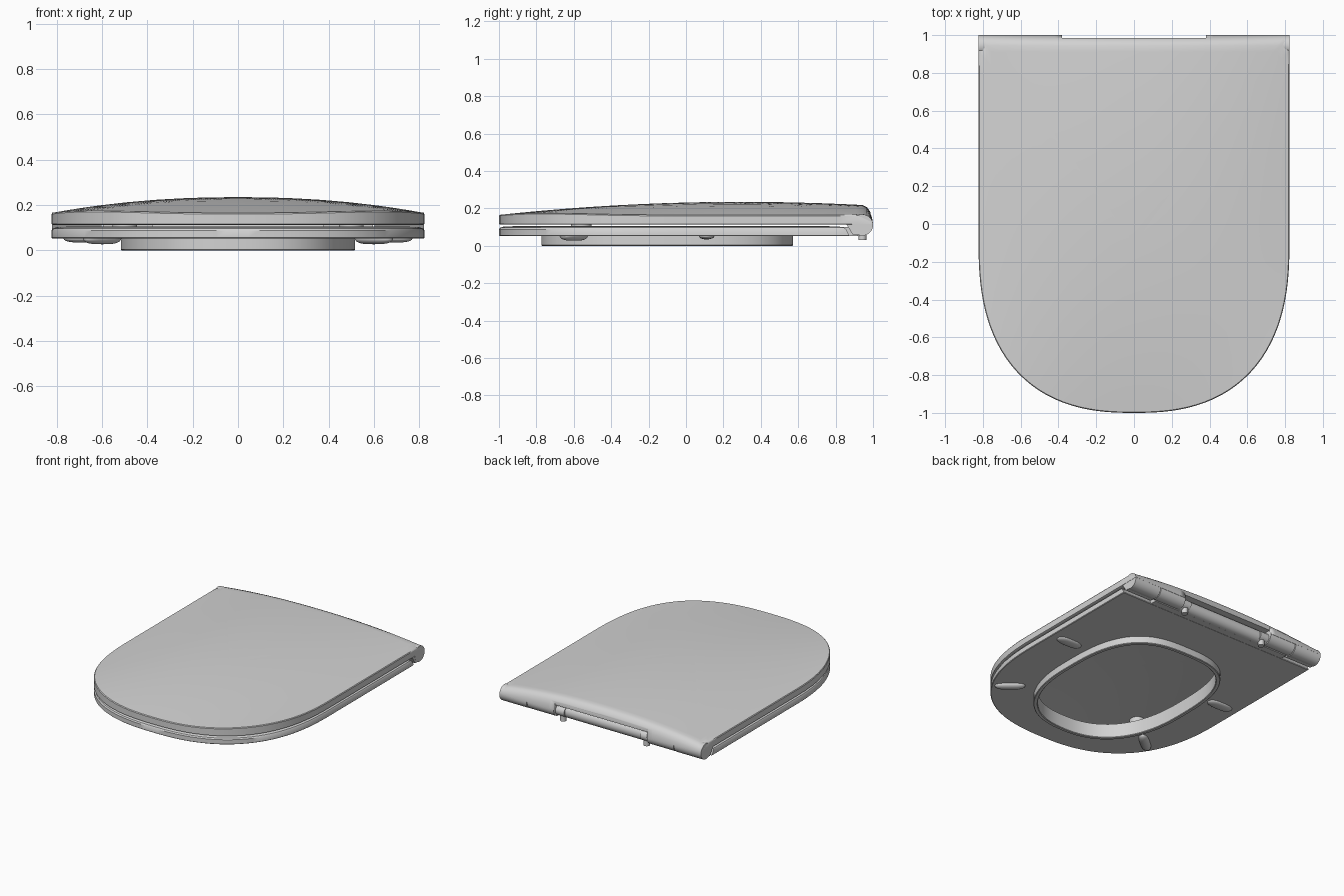
import bpy, bmesh, math
from mathutils import Matrix

cube = bpy.data.objects.get("Cube")
if cube:
    bpy.data.objects.remove(cube)

mat = bpy.data.materials.new("light_grey")
mat.use_nodes = True
GREY = (0.65, 0.65, 0.65, 1)
mat.diffuse_color = GREY
mat.node_tree.nodes["Principled BSDF"].inputs["Base Color"].default_value = GREY

HALF_W, FRONT, CY = 0.823, 0.9, -0.1
AXIS_Y, AXIS_Z = 0.943, 0.111


def finish(name, bm, smooth=35):
    bmesh.ops.recalc_face_normals(bm, faces=bm.faces)
    me = bpy.data.meshes.new(name)
    bm.to_mesh(me)
    bm.free()
    me.materials.append(mat)
    ob = bpy.data.objects.new(name, me)
    bpy.context.collection.objects.link(ob)
    bpy.ops.object.select_all(action='DESELECT')
    ob.select_set(True)
    bpy.context.view_layer.objects.active = ob
    bpy.ops.object.shade_smooth_by_angle(angle=math.radians(smooth))
    return ob


def angles(rear):
    # even angles plus the exact rear corners
    corner = math.atan2(rear, HALF_W)
    even = [2 * math.pi * i / 120 for i in range(120)]
    return sorted(even + [corner, math.pi - corner])


def oval(a, rx, ry, n=2.48):
    c, s = abs(math.cos(a)), abs(math.sin(a))
    r = ((c / rx) ** n + (s / ry) ** n) ** (-1 / n)
    return r * math.cos(a), CY + r * math.sin(a)


def outline(a, rear, t=1):
    # rounded front half, square rear half, scaled about the centre
    c, s = math.cos(a), math.sin(a)
    if s < 0:
        x, y = oval(a, HALF_W, FRONT)
    else:
        r = min(HALF_W / max(abs(c), 1e-6), rear / max(s, 1e-6))
        x, y = r * c, CY + r * s
    return x * t, CY + (y - CY) * t


def opening(a, inset):
    # egg-shaped opening, squarer at the rear
    return oval(a, 0.517 - inset, 0.673 - inset, 2.9 if math.sin(a) > 0 else 2.4)


def loft(bm, loops, ring=False):
    rows = [[bm.verts.new(p) for p in loop] for loop in loops]
    n = len(rows[0])
    pairs = list(zip(rows, rows[1:])) + ([(rows[-1], rows[0])] if ring else [])
    for lo, hi in pairs:
        for i in range(n):
            j = (i + 1) % n
            bm.faces.new((lo[i], lo[j], hi[j], hi[i]))
    if not ring:
        bm.faces.new(rows[0][::-1])
        bm.faces.new(rows[-1])


def prism(name, x0, x1, profile):
    # extrude a (y, z) profile along x
    bm = bmesh.new()
    loft(bm, [[(x, y, z) for y, z in profile] for x in (x0, x1)])
    return finish(name, bm)


def cylinder(name, centre, radius, depth, axis='X'):
    bm = bmesh.new()
    bmesh.ops.create_cone(bm, cap_ends=True, segments=32, radius1=radius, radius2=radius, depth=depth)
    turn = Matrix.Rotation(math.pi / 2, 4, 'Y') if axis == 'X' else Matrix()
    bmesh.ops.transform(bm, matrix=Matrix.Translation(centre) @ turn, verts=bm.verts)
    return finish(name, bm)


def pad(name, centre, size, angle=0):
    # ellipsoid with blunted ends
    bm = bmesh.new()
    bmesh.ops.create_uvsphere(bm, u_segments=24, v_segments=12, radius=1)
    for v in bm.verts:
        v.co.x = math.copysign(abs(v.co.x) ** 0.6, v.co.x)
    m = Matrix.Translation(centre) @ Matrix.Rotation(angle, 4, 'Z') @ Matrix.Diagonal((*size, 1))
    bmesh.ops.transform(bm, matrix=m, verts=bm.verts)
    return finish(name, bm, 60)


# Crowned shell lid, hollow below and rolling down at the rear edge
def crown(x, y):
    span = (0.3 - y) / 1.3
    z = 0.165 + 0.07 * (1 - min(1, abs(x) / HALF_W) ** 2.2) * max(0, 1 - span ** 2)
    if y > AXIS_Y:
        z = AXIS_Z + (z - AXIS_Z) * math.sqrt(max(0.02, 1 - ((y - AXIS_Y) / 0.057) ** 2))
    return z


REAR, REAR_IN = 1.1, 1.0
ANG = angles(REAR)
STEPS = (0.92, 0.85, 0.75, 0.6, 0.45, 0.3, 0.15, 0.03)
loops = []
for t in (*STEPS[::-1], 0.95):
    pts = [outline(a, REAR_IN, t) for a in ANG]
    loops.append([(x, y, crown(x, y) - 0.028) for x, y in pts])
loops += [[(*outline(a, REAR_IN, 0.96), 0.113) for a in ANG],
          [(*outline(a, REAR, 0.993), 0.113) for a in ANG],
          [(*outline(a, REAR), 0.116) for a in ANG]]
for t in (1, 0.995, 0.985, 0.97, 0.95, *STEPS):
    pts = [outline(a, REAR, t) for a in ANG]
    loops.append([(x, y, max(0.118, crown(x, y) - (0.005 if t == 1 else 0))) for x, y in pts])
bm = bmesh.new()
loft(bm, loops)
lid = finish("lid", bm)

# Recess along the rear of the lid for the hinge bar
recess = prism("recess_cutter", -0.38, 0.38,
               [(0.9, 0), (1.1, 0), (1.1, 0.3), (0.986, 0.3), (0.986, 0.15), (0.9, 0.15)])
recess.hide_render = True
mod = lid.modifiers.new("recess", 'BOOLEAN')
mod.operation = 'DIFFERENCE'
mod.solver = 'EXACT'
mod.object = recess
bpy.context.view_layer.objects.active = lid
bpy.ops.object.modifier_apply(modifier=mod.name)
bpy.data.objects.remove(recess)

# Seat ring with a slanted rear edge and a collar hanging below the opening
REAR_S = 0.975
ANG_S = angles(REAR_S)
loops = []
for t, z in ((0.995, 0.052), (1, 0.056), (1, 0.088), (0.993, 0.097), (0.97, 0.103), (0.9, 0.105)):
    pts = [outline(a, REAR_S, t) for a in ANG_S]
    loops.append([(x, y - (0.5 * (z - 0.05) if y > 0.7 else 0), z) for x, y in pts])
loops += [[(*opening(a, d), z) for a in ANG_S]
          for d, z in ((0.028, 0.105), (0.028, 0.004), (0.024, 0), (0.004, 0), (0, 0.004), (0, 0.052))]
bm = bmesh.new()
loft(bm, loops, ring=True)
finish("seat", bm)

# Rear tongue and bar joining the seat to the hinges
prism("seat_tongue", -0.58, 0.58, [(0.83, 0.053), (0.92, 0.053), (0.92, 0.1), (0.83, 0.1)])
cylinder("hinge_bar", (0, 0.922, 0.1), 0.047, 0.76)

# Hinges, fixing pins, pads and buffers, mirrored left and right
for side, s in (("left", 1), ("right", -1)):
    cylinder(f"{side}_lid_barrel", (s * 0.712, AXIS_Y, AXIS_Z), 0.057, 0.22)
    prism(f"{side}_lid_hook", s * 0.602, s * 0.821,
          [(0.858, 0.114), (0.892, 0.06), (AXIS_Y, 0.06), (AXIS_Y, 0.114)])
    cylinder(f"{side}_hinge", (s * 0.488, AXIS_Y, AXIS_Z), 0.056, 0.216)
    cylinder(f"{side}_hinge_stub", (s * 0.35, AXIS_Y, 0.1), 0.036, 0.08)
    cylinder(f"{side}_pin", (s * 0.34, AXIS_Y, 0.065), 0.022, 0.07, 'Z')
    pad(f"{side}_front_pad", (s * 0.6, -0.6, 0.052), (0.105, 0.035, 0.025), -s * 0.7)
    pad(f"{side}_rear_pad", (s * 0.67, 0.11, 0.052), (0.1, 0.042, 0.018))
    cylinder(f"{side}_lid_buffer", (s * 0.5, -0.56, 0.14), 0.055, 0.07, 'Z')
